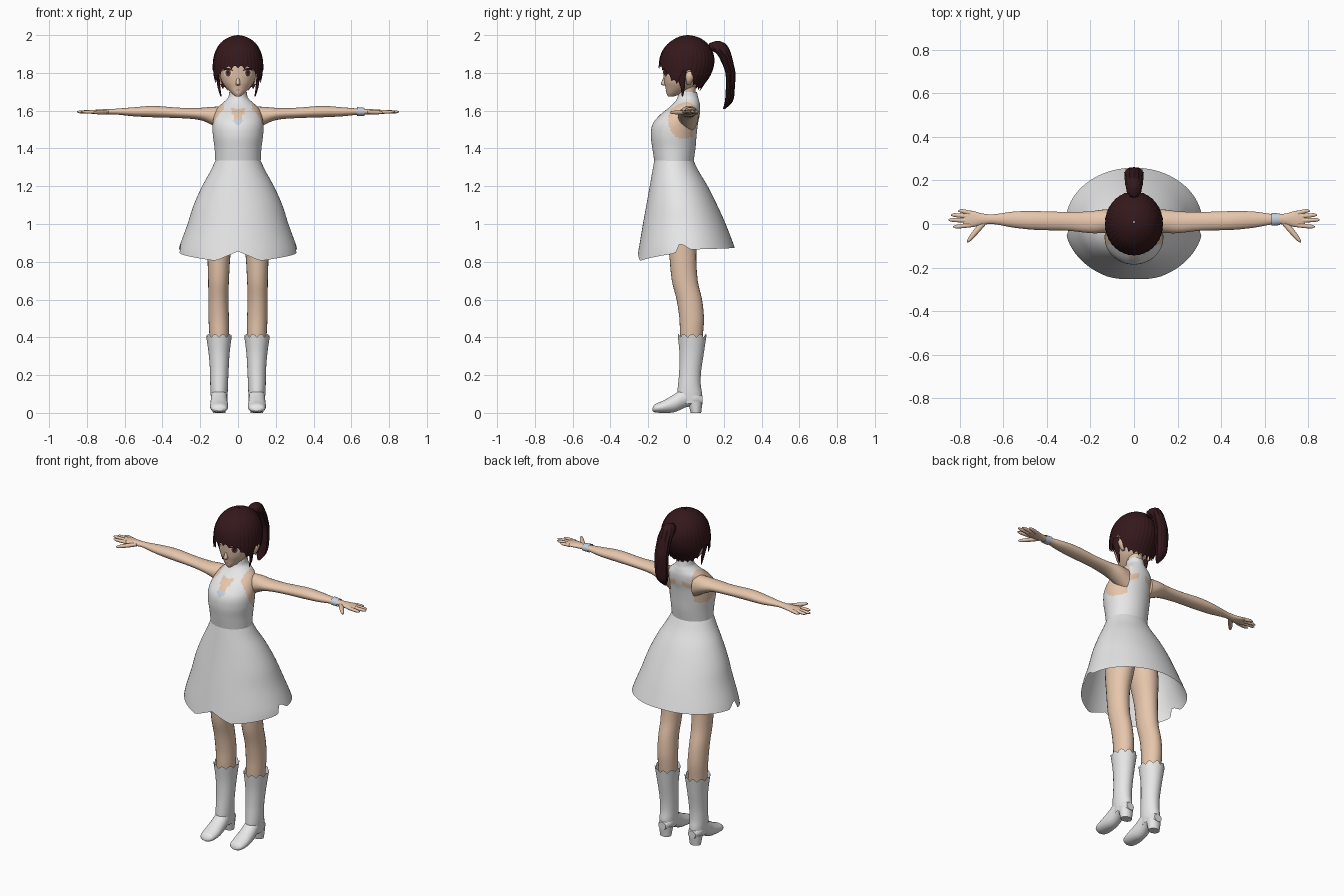
import bpy
import bmesh
from math import sin, cos, pi, sqrt, radians

cube = bpy.data.objects.get("Cube")
if cube:
    bpy.data.objects.remove(cube, do_unlink=True)


def material(name, r, g, b):
    mat = bpy.data.materials.new(name)
    mat.use_nodes = True
    mat.diffuse_color = (r, g, b, 1)
    mat.node_tree.nodes["Principled BSDF"].inputs["Base Color"].default_value = (r, g, b, 1)
    return mat


white = material("white cloth", .82, .82, .82)
skin = material("skin", .82, .58, .42)
dark = material("dark hair", .035, .009, .011)
pale = material("pale blue", .58, .62, .74)
brown = material("eye brown", .16, .05, .03)
rose = material("lip rose", .55, .22, .18)


def along(points, f):
    """Straight-line interpolation through (position, value) pairs."""
    for (a, u), (b, v) in zip(points, points[1:]):
        if f <= b:
            return u + (v - u) * (f - a) / (b - a)
    return points[-1][1]


def section(rings, t):
    """Smoothly interpolated cross-section: centre, half width, near, far."""
    last = len(rings) - 1
    i = 0
    while i < last - 1 and t > rings[i + 1][0]:
        i += 1

    def slope(j, c):
        p, q = rings[max(j - 1, 0)], rings[min(j + 1, last)]
        return (q[c] - p[c]) / (q[0] - p[0])

    a, b = rings[i], rings[i + 1]
    d = b[0] - a[0]
    s = min(max((t - a[0]) / d, 0), 1)
    h = s * s * (3 - 2 * s)
    return [a[c] * (1 - h) + b[c] * h
            + d * (s * (1 - s) ** 2 * slope(i, c) - s * s * (1 - s) * slope(i + 1, c))
            for c in range(1, 5)]


def finish(name, bm, mats, mirror=False, paint=None):
    bmesh.ops.recalc_face_normals(bm, faces=bm.faces)
    if paint:
        for face in bm.faces:
            face.material_index = paint(face.calc_center_median())
    mesh = bpy.data.meshes.new(name)
    bm.to_mesh(mesh)
    bm.free()
    for mat in mats:
        mesh.materials.append(mat)
    obj = bpy.data.objects.new(name, mesh)
    bpy.context.collection.objects.link(obj)
    bpy.ops.object.select_all(action='DESELECT')
    obj.select_set(True)
    bpy.context.view_layer.objects.active = obj
    bpy.ops.object.shade_smooth_by_angle(angle=radians(50))
    if mirror:
        obj.modifiers.new("Mirror", 'MIRROR').use_mirror_merge = False
    return obj


def loft(name, axis, rings, mats, n=24, k=4, low=None, high=None,
         caps=True, ripple=0, mirror=False, paint=None):
    """Skin over oval rings (t, centre, half width, near, far) along an axis.
    low and high give the end edges as a function of angle from the front."""
    bm = bmesh.new()
    first, end = rings[0][0], rings[-1][0]
    steps = [a[0] + (b[0] - a[0]) * j / k for a, b in zip(rings, rings[1:]) for j in range(k)]
    rows = []
    for step in steps + [end]:
        row = []
        for i in range(n):
            f = 2 * pi * i / n
            fold = min(f, 2 * pi - f)
            lo = low(fold) if low else first
            hi = high(fold) if high else end
            t = lo + (hi - lo) * (step - first) / (end - first)
            c, half, near, far = section(rings, t)
            swell = 1 + ripple * cos(f * n / 4)
            a = c + half * swell * sin(f)
            b = (near + far) / 2 - (far - near) / 2 * swell * cos(f)
            place = {'x': (t, a, b), 'y': (a, t, b), 'z': (a, b, t)}[axis]
            row.append(bm.verts.new(place))
        rows.append(row)
    for p, q in zip(rows, rows[1:]):
        for i in range(n):
            j = (i + 1) % n
            bm.faces.new((p[i], p[j], q[j], q[i]))
    if caps:
        bm.faces.new(rows[0])
        bm.faces.new(rows[-1])
    return finish(name, bm, mats, mirror, paint)


# Legs and boots
loft("legs", 'z', [(.2, .098, .04, -.02, .07), (.42, .1, .052, -.032, .09),
                   (.5, .102, .054, -.035, .095), (.6, .104, .053, -.05, .085),
                   (.7, .103, .055, -.075, .062), (.85, .1, .062, -.09, .055),
                   (1, .085, .078, -.11, .07), (1.2, .06, .07, -.13, .06)], [skin], mirror=True)
loft("boot_shafts", 'z', [(.05, .1, .04, -.03, .083), (.1, .1, .045, -.045, .085),
                          (.15, .1, .047, -.042, .078), (.22, .099, .049, -.036, .08),
                          (.32, .1, .056, -.035, .095), (.42, .101, .07, -.045, .11)],
     [white], n=40, caps=False, mirror=True, high=lambda f: .4 + .018 * abs(sin(f * 5)))
loft("boot_feet", 'y', [(-.177, .1, .018, .01, .028), (-.165, .1, .038, .003, .045),
                        (-.12, .1, .048, 0, .065), (-.06, .1, .046, .004, .1),
                        (0, .1, .042, .03, .14), (.05, .1, .042, .035, .12),
                        (.088, .1, .025, .045, .09)], [white], mirror=True)
loft("boot_heels", 'z', [(0, .1, .033, .025, .08), (.06, .1, .041, .01, .088)],
     [white], mirror=True)

# Skirt with a notched hem
hem = [(0, .855), (.37, .805), (1.33, .845), (1.43, .9), (1.65, .865), (pi, .875)]
loft("skirt", 'z', [(.8, 0, .325, -.262, .285), (.87, 0, .313, -.25, .26),
                    (1, 0, .267, -.228, .21), (1.1, 0, .235, -.21, .165),
                    (1.2, 0, .19, -.192, .115), (1.28, 0, .146, -.178, .067),
                    (1.335, 0, .12, -.168, .04)], [white], n=80, caps=False,
     low=lambda f: along(hem, f))


# Bodice with bare arm openings, a front keyhole and two back cutouts
def bodice_colour(p):
    side, height = abs(p.x), p.z
    if side > .075 and ((p.y + .01) / .085) ** 2 + ((height - 1.55) / .1) ** 2 < 1:
        return 1
    if p.y < -.05:
        if side < .035 and abs(height - 1.597) < .013 + side * .15:
            return 1
        if side < .022 and abs(height - 1.57) < .017:
            return 1
        if side + abs(height - 1.545) < .03:
            return 2
    elif p.y > .03 and .02 < side < .09 and abs(height - 1.585 + side * .4) < .016:
        return 1
    return 0


loft("bodice", 'z', [(1.33, 0, .12, -.167, .04), (1.4, 0, .124, -.178, .05),
                     (1.47, 0, .133, -.186, .056), (1.53, 0, .134, -.176, .063),
                     (1.58, 0, .124, -.135, .073), (1.62, 0, .104, -.085, .075),
                     (1.65, 0, .07, -.056, .07), (1.67, 0, .052, -.045, .064),
                     (1.7, 0, .046, -.04, .058)], [white, skin, pale],
     n=112, k=8, caps=False, paint=bodice_colour)

# Arms, hands and the wristband
loft("arms", 'x', [(.08, .01, .053, 1.49, 1.622), (.14, .012, .054, 1.525, 1.62),
                   (.2, .008, .05, 1.55, 1.615), (.3, .012, .043, 1.56, 1.615),
                   (.45, .016, .043, 1.565, 1.625), (.55, .02, .037, 1.57, 1.618),
                   (.65, .022, .022, 1.58, 1.61), (.7, .022, .027, 1.579, 1.608),
                   (.74, .023, .037, 1.582, 1.606), (.77, .023, .037, 1.585, 1.603),
                   (.785, .023, .025, 1.59, 1.6)], [skin], mirror=True)
for label, base, tip, reach in [("index", -.005, -.012, .83), ("middle", .015, .019, .852),
                                ("ring", .034, .041, .84), ("little", .05, .06, .807)]:
    loft(label + "_fingers", 'x', [(.75, base, .011, 1.583, 1.604),
                                   (reach - .015, tip, .009, 1.586, 1.601),
                                   (reach, tip, .003, 1.591, 1.597)], [skin], n=10, mirror=True)
loft("thumbs", 'x', [(.685, .01, .018, 1.582, 1.602), (.72, -.028, .02, 1.58, 1.602),
                     (.755, -.068, .014, 1.582, 1.599), (.766, -.08, .005, 1.587, 1.595)],
     [skin], n=12, mirror=True)
loft("wristband", 'x', [(.63, .021, .029, 1.572, 1.619), (.67, .022, .027, 1.572, 1.615)],
     [pale], caps=False)

# Neck and head
loft("neck", 'z', [(1.6, 0, .042, -.035, .05), (1.76, 0, .042, -.035, .05)], [skin])
head = [(1.675, 0, .012, -.095, -.065), (1.69, 0, .032, -.103, -.02),
        (1.72, 0, .062, -.108, .035), (1.75, 0, .083, -.115, .065),
        (1.8, 0, .1, -.121, .095), (1.86, 0, .11, -.122, .12),
        (1.93, 0, .09, -.09, .105), (1.96, 0, .05, -.05, .07)]
loft("head", 'z', head, [skin], n=40)
loft("nose", 'z', [(1.732, 0, .005, -.118, -.1), (1.74, 0, .012, -.132, -.1),
                   (1.775, 0, .006, -.12, -.1)], [skin], n=12)
loft("ears", 'z', [(1.738, .09, .008, .005, .025), (1.76, .102, .014, 0, .035),
                   (1.79, .107, .016, -.002, .045), (1.808, .105, .008, .012, .036)],
     [skin], n=16, mirror=True)


# Painted face details that follow the curve of the face
def face_plate(name, x, z, wide, tall, mat, lift, mirror=True, arch=0):
    bm = bmesh.new()

    def point(r, i):
        dx, dz = r * cos(i * pi / 10), r * sin(i * pi / 10)
        px, pz = x + wide * dx, z + tall * dz - arch * dx * dx
        c, half, near, far = section(head, pz)
        depth = (near + far) / 2 - (far - near) / 2 * sqrt(max(0, 1 - (px / half) ** 2))
        return bm.verts.new((px, depth - lift, pz))

    middle = point(0, 0)
    inner, outer = ([point(r, i) for i in range(20)] for r in (.5, 1))
    for i in range(20):
        j = (i + 1) % 20
        bm.faces.new((middle, inner[i], inner[j]))
        bm.faces.new((inner[i], outer[i], outer[j], inner[j]))
    finish(name, bm, [mat], mirror)


face_plate("eye_whites", .053, 1.8, .023, .02, white, .002)
face_plate("irises", .052, 1.8, .014, .019, brown, .004)
face_plate("pupils", .052, 1.801, .006, .01, dark, .006)
face_plate("upper_lashes", .054, 1.821, .029, .005, dark, .007, arch=.01)
face_plate("lips", 0, 1.709, .014, .003, rose, .003, mirror=False)

# Hair cap with a ragged fringe, side locks and ponytail
hairline = [(0, 1.823), (.5, 1.817), (.8, 1.79), (1.1, 1.75), (1.35, 1.74), (1.48, 1.8),
            (1.8, 1.8), (2, 1.74), (2.4, 1.71), (pi, 1.7)]
loft("hair_cap", 'z', [(1.68, 0, .105, -.125, .06), (1.73, 0, .118, -.135, .09),
                       (1.78, 0, .129, -.142, .125), (1.84, 0, .133, -.143, .147),
                       (1.9, 0, .124, -.132, .145), (1.95, 0, .099, -.1, .118),
                       (1.98, 0, .065, -.06, .082), (1.995, 0, .03, -.025, .045),
                       (2, 0, .004, .005, .015)], [dark], n=144, caps=False, ripple=.008,
     low=lambda f: along(hairline, f) + .016 * abs(sin(f * 12)))
loft("side_locks", 'z', [(1.675, .09, .003, -.022, -.016), (1.72, .1, .007, -.028, -.006),
                         (1.76, .105, .009, -.04, -.004), (1.82, .114, .01, -.06, .005)],
     [dark], n=12, mirror=True)
loft("ponytail", 'z', [(1.608, 0, .008, .195, .207), (1.65, 0, .032, .207, .247),
                       (1.72, 0, .042, .212, .257), (1.8, 0, .042, .21, .26),
                       (1.85, 0, .042, .192, .25), (1.9, 0, .04, .165, .237),
                       (1.93, 0, .037, .125, .224), (1.955, 0, .028, .125, .206),
                       (1.968, 0, .01, .155, .18)], [dark], n=48, ripple=.06)
